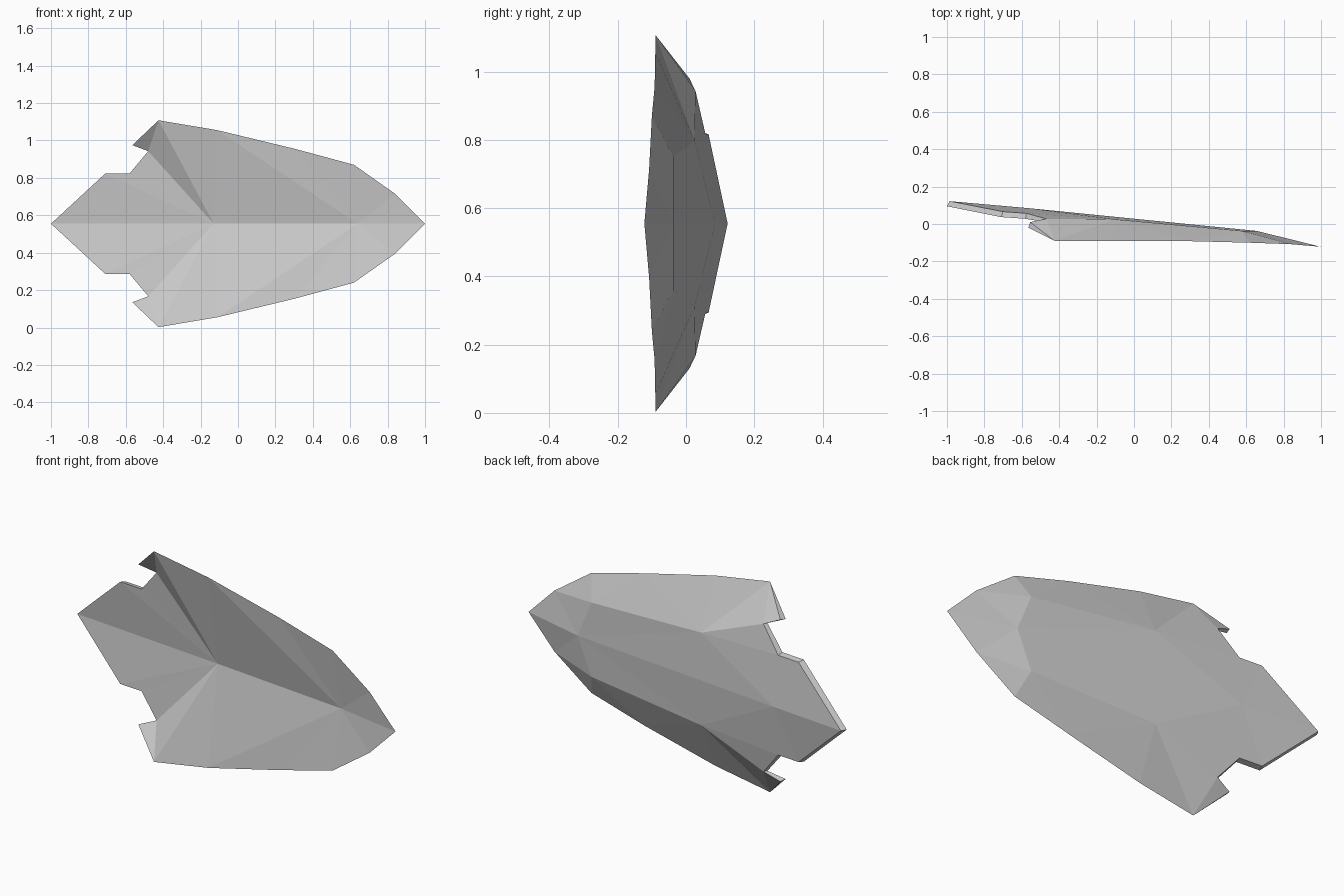
import bpy
import bmesh

if "Cube" in bpy.data.objects:
    bpy.data.objects.remove(bpy.data.objects["Cube"], do_unlink=True)

MID = 0.555  # height of the mirror plane

# Outline shared by both skins: sharp edge from the wing tip to the nose
edge = {
    "tip": (-0.425, -0.09, 0.553), "upper": (-0.11, -0.09, 0.50),
    "side": (0.305, -0.092, 0.40), "shoulder": (0.62, -0.10, 0.315),
    "cheek": (0.84, -0.108, 0.16), "nose": (1.0, -0.122, 0),
}
# Notched end, which has thickness
front = {
    "tail": (-1.0, 0.095, 0), "corner": (-0.71, 0.037, 0.268),
    "notch": (-0.58, 0.028, 0.268), "inner": (-0.48, 0.01, 0.388),
    "barb": (-0.565, -0.02, 0.42),
    "hub": (-0.13, 0.018, 0), "keel": (0.64, -0.058, 0),
}
back = {
    "tail": (-0.985, 0.122, 0), "corner": (-0.70, 0.066, 0.262),
    "notch": (-0.575, 0.057, 0.262), "inner": (-0.47, 0.028, 0.388),
    "barb": (-0.555, 0.01, 0.425),
    "hub": (-0.567, 0.085, 0), "keel": (0.656, -0.037, 0),
    "rise": (-0.105, 0.025, 0.243), "brow": (0.575, -0.037, 0.195),
}

# Facets of the concave front and the convex back
front_facets = """hub tail corner/hub corner notch/hub notch inner/hub inner tip
inner barb tip/hub tip upper/hub upper keel/keel upper side
keel side shoulder/keel shoulder cheek/keel cheek nose"""
back_facets = """hub tail corner/hub corner notch/hub notch rise/rise notch inner
rise inner tip/inner barb tip/rise tip upper/rise upper side/rise side brow
brow side shoulder/brow shoulder cheek/keel brow cheek/keel cheek nose
keel rise brow/keel hub rise"""

bm = bmesh.new()
shared = {name: bm.verts.new(co) for name, co in edge.items()}


def add_skin(points, facets):
    verts = dict(shared)
    verts.update({name: bm.verts.new(co) for name, co in points.items()})
    for facet in facets.replace("\n", "/").split("/"):
        bm.faces.new([verts[name] for name in facet.split()])
    return verts


front_verts = add_skin(front, front_facets)
back_verts = add_skin(back, back_facets)

# Rim that closes the notched end
rim = ["tail", "corner", "notch", "inner", "barb"]
for a, b in zip(rim, rim[1:]):
    bm.faces.new([front_verts[a], front_verts[b], back_verts[b], back_verts[a]])
bm.faces.new([front_verts["barb"], shared["tip"], back_verts["barb"]])

# Mirror to the lower half and weld along the centre line
half = bm.verts[:] + bm.edges[:] + bm.faces[:]
copy = bmesh.ops.duplicate(bm, geom=half)["geom"]
for v in copy:
    if isinstance(v, bmesh.types.BMVert):
        v.co.z = -v.co.z
bmesh.ops.remove_doubles(bm, verts=bm.verts, dist=0.0005)
bmesh.ops.recalc_face_normals(bm, faces=bm.faces)

mesh = bpy.data.meshes.new("faceted_shell_plate")
bm.to_mesh(mesh)
bm.free()
plate = bpy.data.objects.new("faceted_shell_plate", mesh)
plate.location.z = MID
bpy.context.collection.objects.link(plate)

# Single light grey colour
grey = bpy.data.materials.new("light_grey")
grey.use_nodes = True
colour = (0.6, 0.6, 0.6, 1)
grey.diffuse_color = colour
grey.node_tree.nodes["Principled BSDF"].inputs["Base Color"].default_value = colour
mesh.materials.append(grey)
